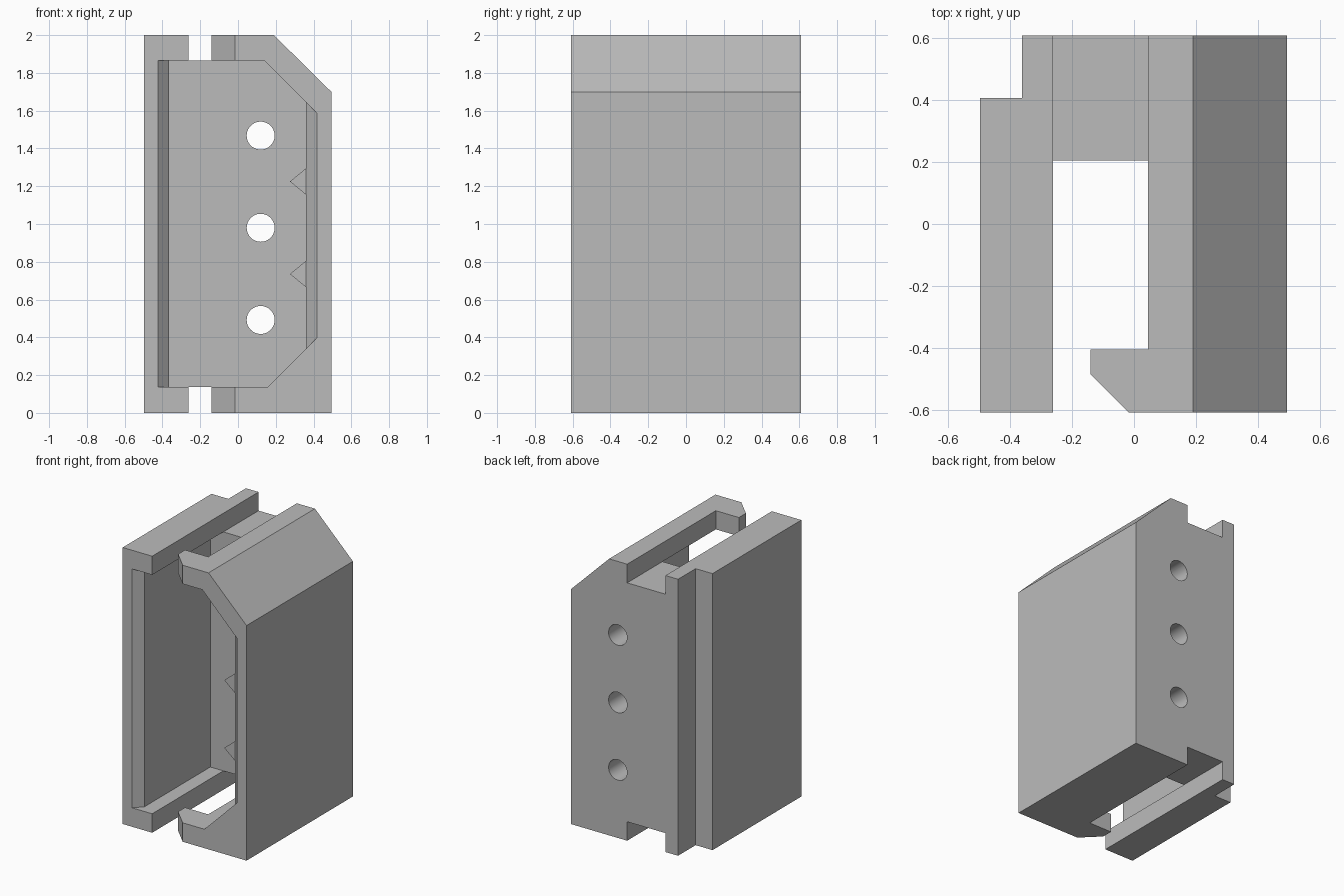
import bpy, bmesh, math
from mathutils import Vector

default = bpy.data.objects.get("Cube")
if default:
    bpy.data.objects.remove(default, do_unlink=True)

HALF_Y = 0.608
CAVITY_BACK = 0.205
LEAD_IN = -0.55
FLOOR, CEILING = 0.137, 1.865

grey = bpy.data.materials.new("plain grey")
grey.use_nodes = True
grey.diffuse_color = (0.5, 0.5, 0.5, 1)
grey.node_tree.nodes["Principled BSDF"].inputs["Base Color"].default_value = (0.5, 0.5, 0.5, 1)


def loft(name, sections):
    """Closed solid through matching cross-sections."""
    bm = bmesh.new()
    rings = [[bm.verts.new(Vector(p)) for p in s] for s in sections]
    for a, b in zip(rings, rings[1:]):
        for i in range(len(a)):
            j = (i + 1) % len(a)
            bm.faces.new((a[i], a[j], b[j], b[i]))
    bm.faces.new(rings[0])
    bm.faces.new(rings[-1])
    bmesh.ops.recalc_face_normals(bm, faces=bm.faces)
    mesh = bpy.data.meshes.new(name)
    bm.to_mesh(mesh)
    bm.free()
    mesh.materials.append(grey)
    obj = bpy.data.objects.new(name, mesh)
    bpy.context.collection.objects.link(obj)
    return obj


def along_y(name, profile, y0, y1):
    return loft(name, [[(x, y, z) for x, z in profile] for y in (y0, y1)])


def along_z(name, plan, z0, z1):
    return loft(name, [[(x, y, z) for x, y in plan] for z in (z0, z1)])


def cut(body, cutter):
    cutter.hide_render = True
    mod = body.modifiers.new("cut", 'BOOLEAN')
    mod.operation = 'DIFFERENCE'
    mod.solver = 'EXACT'
    mod.object = cutter
    bpy.context.view_layer.objects.active = body
    bpy.ops.object.modifier_apply(modifier=mod.name)
    bpy.data.objects.remove(cutter, do_unlink=True)


# Housing block with one sloped top corner
housing = along_y("housing", [(-0.497, 0), (0.494, 0), (0.494, 1.7), (0.19, 2), (-0.497, 2)],
                  -HALF_Y, HALF_Y)

# Step along the rear corner
cut(housing, along_z("corner_cutter", [(-0.6, 0.407), (-0.362, 0.407), (-0.362, 0.7), (-0.6, 0.7)],
                     -0.1, 2.1))


# Front cavity, flaring outwards at the mouth
def cavity_section(y, flare):
    left, right = -0.365 - flare, 0.36 + flare
    profile = [(left, FLOOR), (0.157, FLOOR), (right, 0.34 + flare),
               (right, 1.645 - flare), (0.14, CEILING), (left, CEILING)]
    return [(x, y, z) for x, z in profile]


cut(housing, loft("cavity_cutter", [cavity_section(LEAD_IN - 0.12, 0.12),
                                    cavity_section(LEAD_IN, 0),
                                    cavity_section(CAVITY_BACK, 0)]))

# Hooked slots through the top and bottom walls
slot = [(-0.261, -0.7), (-0.261, 0.7), (0.045, 0.7), (0.045, -0.405),
        (-0.14, -0.405), (-0.14, -0.485), (0.075, -0.7)]
for z0, z1 in ((-0.1, FLOOR), (CEILING, 2.1)):
    cut(housing, along_z("slot_cutter", slot, z0, z1))

# Round holes through the back wall
for z in (0.492, 0.98, 1.468):
    circle = [(0.12 + 0.074 * math.cos(math.tau * i / 48),
               z + 0.074 * math.sin(math.tau * i / 48)) for i in range(48)]
    cut(housing, along_y("hole_cutter", circle, 0.1, 0.7))

# Smooth hole walls, crisp edges elsewhere
bpy.ops.object.select_all(action='DESELECT')
housing.select_set(True)
bpy.context.view_layer.objects.active = housing
bpy.ops.object.shade_smooth_by_angle(angle=math.radians(25))

# Pointed guide ribs on the inner side wall
for name, z in (("lower_rib", 0.735), ("upper_rib", 1.225)):
    along_y(name, [(0.275, z), (0.36, z - 0.07), (0.37, z - 0.07), (0.37, z + 0.07), (0.36, z + 0.07)],
            LEAD_IN, CAVITY_BACK + 0.01)
